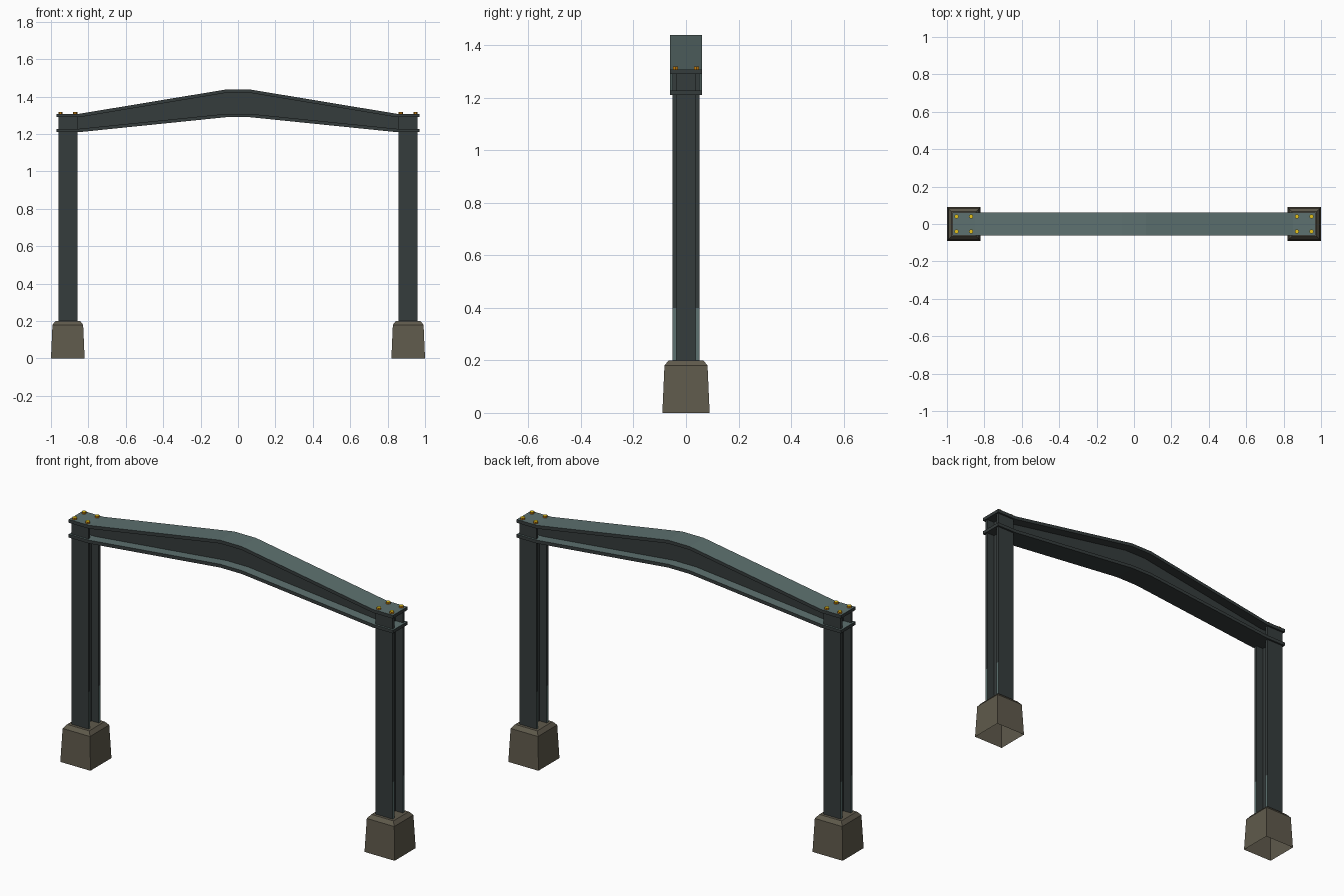
import bpy, bmesh, math

if "Cube" in bpy.data.objects:
    bpy.data.objects.remove(bpy.data.objects["Cube"])


def material(name, rgb):
    m = bpy.data.materials.new(name)
    m.diffuse_color = (*rgb, 1)
    m.use_nodes = True
    m.node_tree.nodes["Principled BSDF"].inputs["Base Color"].default_value = m.diffuse_color
    return m


STEEL = material("dark steel", (0.036, 0.045, 0.045))
LIGHT = material("grey green steel", (0.11, 0.165, 0.16))
CONCRETE = material("brown grey concrete", (0.115, 0.102, 0.072))
ORANGE = material("orange bolt side", (0.60, 0.22, 0.005))
YELLOW = material("yellow bolt top", (0.80, 0.55, 0.01))


def loft(name, rings, mats, rule=None, closed=True):
    """Solid through rings of equal point count; faces passing the rule take the second material."""
    bm = bmesh.new()
    vs = [[bm.verts.new(p) for p in r] for r in rings]
    n = len(vs[0])
    for a, b in zip(vs, vs[1:]):
        for i in range(n):
            j = (i + 1) % n
            bm.faces.new((a[i], a[j], b[j], b[i]))
    if closed:
        bm.faces.new(vs[0][::-1])
    bm.faces.new(vs[-1])
    bmesh.ops.recalc_face_normals(bm, faces=bm.faces[:])
    if rule:
        for f in bm.faces:
            f.material_index = int(rule(f.normal, f.calc_center_median()))
    me = bpy.data.meshes.new(name)
    bm.to_mesh(me)
    bm.free()
    for m in mats:
        me.materials.append(m)
    ob = bpy.data.objects.new(name, me)
    bpy.context.collection.objects.link(ob)


def faces_up(n, c):
    return n.z > 0.5


def square(cx, h, z):
    return [(cx - h, -h, z), (cx + h, -h, z), (cx + h, h, z), (cx - h, h, z)]


def strip(name, path, half_y):
    """Bar along x; path holds (x, bottom z, top z)."""
    loft(name, [[(x, -half_y, b), (x, half_y, b), (x, half_y, t), (x, -half_y, t)]
                for x, b, t in path], (STEEL, LIGHT), faces_up)


def mirrored(half):
    return [(-x, b, t) for x, b, t in half] + [(x, b, t) for x, b, t in half[::-1]]


# Pitched beam: two flanges with light upper faces, and a thin web
T = 0.018
strip("beam_top_flange", mirrored([(0.97, 1.308 - T, 1.308), (0.85, 1.308 - T, 1.308),
                                   (0.065, 1.438 - T, 1.438)]), 0.061)
strip("beam_bottom_flange", mirrored([(0.97, 1.21, 1.21 + T), (0.85, 1.21, 1.21 + T),
                                      (0.065, 1.29, 1.29 + T)]), 0.061)
strip("beam_web", mirrored([(0.90, 1.22, 1.30), (0.85, 1.22, 1.30),
                            (0.065, 1.30, 1.43)]), 0.008)

for side, label in ((-1, "left"), (1, "right")):
    cx = 0.91 * side
    # Tapered hollow footing with a chamfered top
    loft(label + "_footing", [square(cx, 0.09, 0), square(cx, 0.082, 0.18),
                              square(cx, 0.066, 0.20)], (CONCRETE,), closed=False)
    # H-section column; the flange edges are light near the foot
    w, d, f, h = 0.051, 0.051, 0.015, 0.007
    half = [(w, -d), (w, -d + f), (h, -d + f), (h, d - f), (w, d - f), (w, d)]
    outline = half + [(-x, y) for x, y in half[::-1]]
    loft(label + "_column", [[(cx + x, y, z) for x, y in outline]
                             for z in (0.195, 0.40, 1.295)], (STEEL, LIGHT),
         lambda n, c: abs(n.x) > 0.9 and c.z < 0.4 and abs(c.y) > 0.03)
    # Bolt heads on the top flange
    for dx in (-0.039, 0.039):
        for y in (-0.04, 0.04):
            loft(label + "_bolt", [[(cx + dx + 0.012 * math.cos(k * math.pi / 3),
                                     y + 0.012 * math.sin(k * math.pi / 3), z)
                                    for k in range(6)] for z in (1.305, 1.318)],
                 (ORANGE, YELLOW), faces_up)
